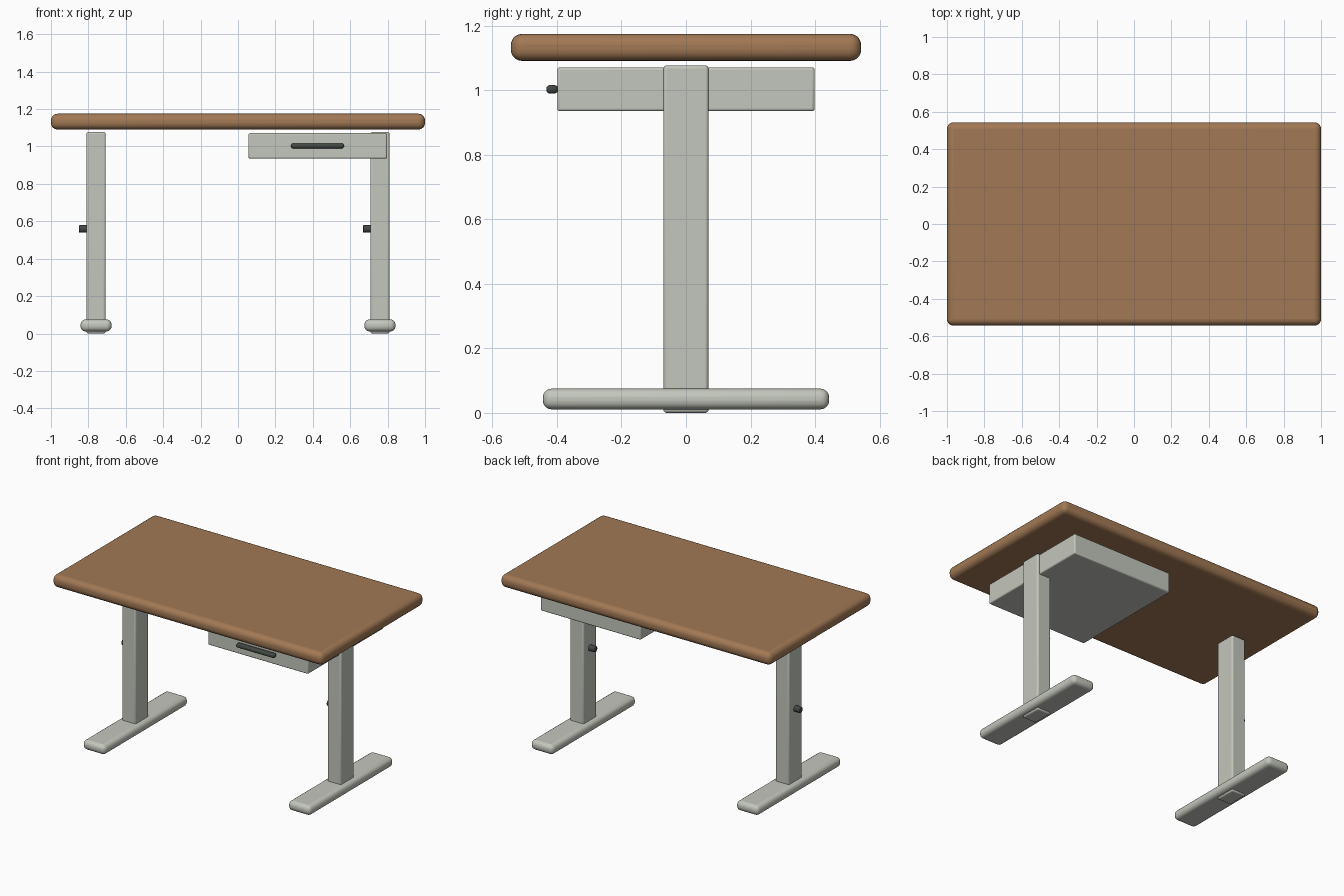
import bpy
import math

cube = bpy.data.objects.get("Cube")
if cube:
    bpy.data.objects.remove(cube, do_unlink=True)


def make_material(name, rgb, roughness=0.6):
    mat = bpy.data.materials.new(name)
    mat.use_nodes = True
    mat.diffuse_color = (*rgb, 1)
    shader = mat.node_tree.nodes["Principled BSDF"]
    shader.inputs["Base Color"].default_value = (*rgb, 1)
    shader.inputs["Roughness"].default_value = roughness
    return mat


wood = make_material("warm wood", (0.36, 0.19, 0.09))
metal = make_material("pale grey metal", (0.55, 0.57, 0.51))
dark = make_material("dark grey", (0.055, 0.065, 0.058))


def finish(obj, name, mat, bevel, segments):
    obj.name = name
    obj.data.materials.append(mat)
    mod = obj.modifiers.new("rounded edges", "BEVEL")
    mod.width = bevel
    mod.segments = segments
    mod.limit_method = "ANGLE"
    mod.angle_limit = math.radians(40)
    bpy.ops.object.shade_smooth_by_angle(angle=math.radians(35))
    return obj


def rounded_box(name, x, y, z, mat, bevel, segments=4):
    """Box from (low, high) spans on each axis, with rounded edges."""
    spans = (x, y, z)
    bpy.ops.mesh.primitive_cube_add(size=1, location=[(a + b) / 2 for a, b in spans])
    obj = bpy.context.object
    obj.scale = [b - a for a, b in spans]
    bpy.ops.object.transform_apply(location=False, rotation=False, scale=True)
    return finish(obj, name, mat, bevel, segments)


# Tabletop
rounded_box("tabletop", (-1, 1), (-0.543, 0.543), (1.091, 1.175), wood, 0.035, 5)

# Legs, feet and height knobs (both knobs sit on the -x face)
for side, cx in (("right", -0.759), ("left", 0.759)):
    rounded_box(side + "_leg", (cx - 0.051, cx + 0.051), (-0.07, 0.07),
                (0, 1.077), metal, 0.01, 3)
    rounded_box(side + "_foot", (cx - 0.083, cx + 0.083), (-0.444, 0.444),
                (0.011, 0.075), metal, 0.027, 4)
    bpy.ops.mesh.primitive_cylinder_add(
        vertices=24, radius=0.02, depth=0.06,
        location=(cx - 0.062, 0, 0.559), rotation=(0, math.pi / 2, 0))
    finish(bpy.context.object, side + "_height_knob", dark, 0.005, 2)

# Drawer and its pull
rounded_box("drawer", (0.056, 0.797), (-0.399, 0.399), (0.935, 1.071), metal, 0.008, 3)
rounded_box("drawer_pull", (0.284, 0.566), (-0.433, -0.397), (0.99, 1.016), dark, 0.011, 4)
